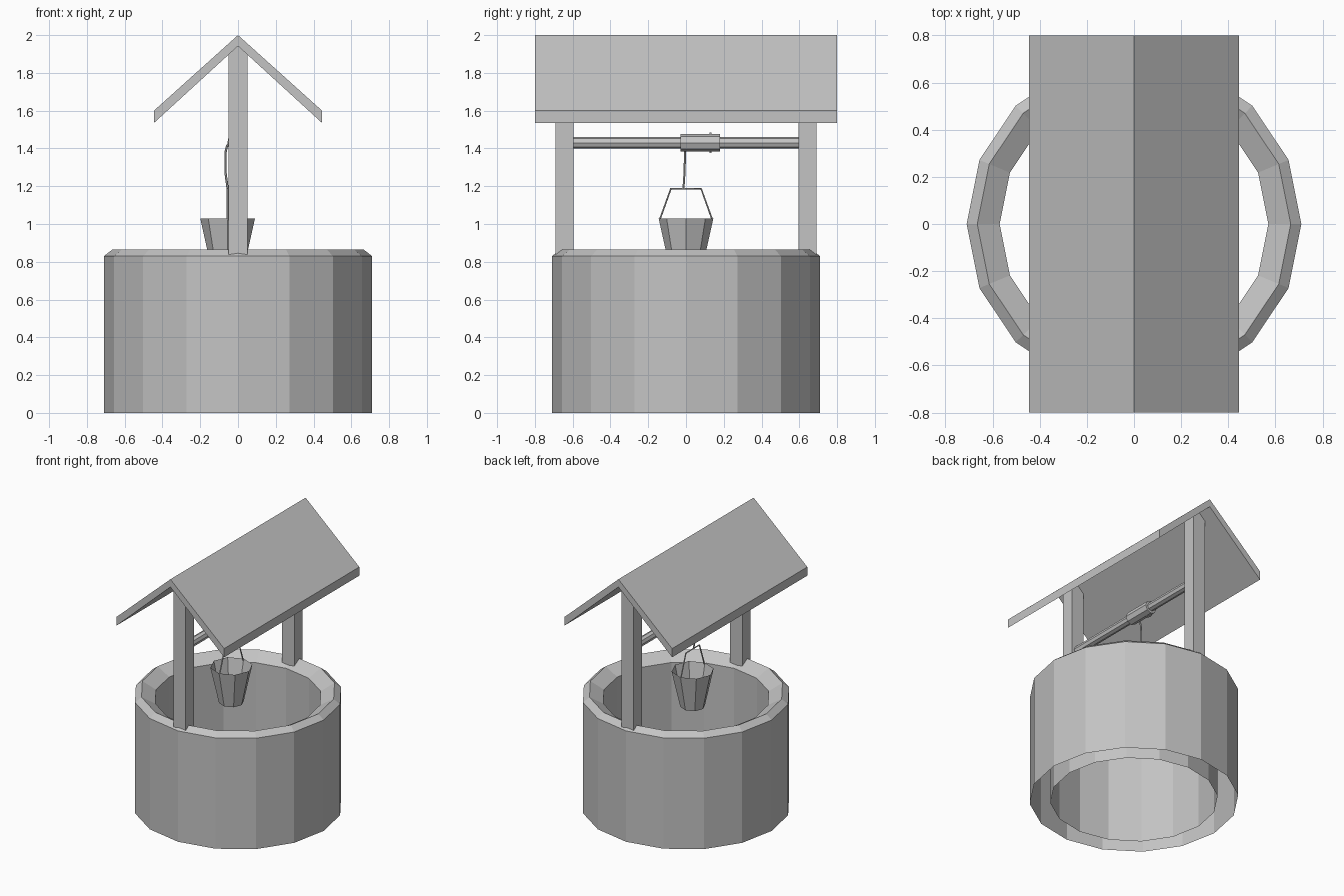
import bpy, bmesh, math
from mathutils import Matrix, Vector

cube = bpy.data.objects.get("Cube")
if cube:
    bpy.data.objects.remove(cube, do_unlink=True)

# One plain grey for everything
grey = bpy.data.materials.new("plain_grey")
grey.use_nodes = True
colour = (0.55, 0.55, 0.55, 1)
grey.diffuse_color = colour
grey.node_tree.nodes["Principled BSDF"].inputs["Base Color"].default_value = colour


def finish(name, bm):
    bmesh.ops.recalc_face_normals(bm, faces=bm.faces)
    mesh = bpy.data.meshes.new(name)
    bm.to_mesh(mesh)
    bm.free()
    mesh.materials.append(grey)
    obj = bpy.data.objects.new(name, mesh)
    bpy.context.collection.objects.link(obj)
    return obj


def lathe(name, profile, sides, centre=(0, 0), floor=False):
    """Turn (radius, height) points around a vertical axis."""
    bm = bmesh.new()
    rings = []
    for r, z in profile:
        rings.append([bm.verts.new((centre[0] + r * math.cos(math.tau * i / sides),
                                    centre[1] + r * math.sin(math.tau * i / sides), z))
                      for i in range(sides)])
    for a, b in zip(rings, rings[1:]):
        for i in range(sides):
            j = (i + 1) % sides
            bm.faces.new((a[i], a[j], b[j], b[i]))
    if floor:
        bm.faces.new(rings[0])
    return finish(name, bm)


def extrude_y(name, outline, y0, y1):
    """Extrude an (x, z) outline along y."""
    bm = bmesh.new()
    face = bm.faces.new([bm.verts.new((x, y0, z)) for x, z in outline])
    new = bmesh.ops.extrude_face_region(bm, geom=[face])["geom"]
    bmesh.ops.translate(bm, vec=(0, y1 - y0, 0),
                        verts=[v for v in new if isinstance(v, bmesh.types.BMVert)])
    return finish(name, bm)


def rod_y(name, radius, y0, y1, z, sides=8):
    bm = bmesh.new()
    place = Matrix.Translation((0, (y0 + y1) / 2, z)) @ Matrix.Rotation(math.pi / 2, 4, 'X')
    bmesh.ops.create_cone(bm, cap_ends=True, segments=sides, radius1=radius,
                          radius2=radius, depth=y1 - y0, matrix=place)
    return finish(name, bm)


def cord(name, points, radius, sides=6):
    """Thin tube swept through a list of points."""
    bm = bmesh.new()
    pts = [Vector(p) for p in points]
    rings = []
    for i, p in enumerate(pts):
        along = (pts[min(i + 1, len(pts) - 1)] - pts[max(i - 1, 0)]).normalized()
        u = along.cross(Vector((0.3, 0.2, 0.1))).normalized()
        v = along.cross(u)
        rings.append([bm.verts.new(p + radius * (u * math.cos(math.tau * k / sides)
                                                 + v * math.sin(math.tau * k / sides)))
                      for k in range(sides)])
    for a, b in zip(rings, rings[1:]):
        for k in range(sides):
            j = (k + 1) % sides
            bm.faces.new((a[k], a[j], b[j], b[k]))
    bm.faces.new(rings[0])
    bm.faces.new(rings[-1])
    return finish(name, bm)


# Round wall with a bevelled rim, open underneath
lathe("well_wall", [(0.71, 0), (0.71, 0.83), (0.665, 0.865), (0.57, 0.81), (0.57, 0)], 16)

# Gabled posts
post = [(-0.05, 0.8), (0.05, 0.8), (0.05, 1.9), (0, 1.945), (-0.05, 1.9)]
extrude_y("front_post", post, -0.69, -0.595)
extrude_y("back_post", post, 0.595, 0.69)

# Pitched roof
eave = [(0.445, 1.6), (0.445, 1.535)]
roof = [(0, 2.0)] + eave + [(0, 1.942)] + [(-x, z) for x, z in reversed(eave)]
extrude_y("roof", roof, -0.8, 0.8)

# Axle and winding drum
AXLE_Z = 1.43
rod_y("axle", 0.031, -0.6, 0.6, AXLE_Z)
rod_y("winding_drum", 0.047, -0.03, 0.18, AXLE_Z)

# Rope, with a turn around the drum
BX = -0.055
cord("rope_turn", [(-0.05 * math.sin(a), 0.13, AXLE_Z + 0.05 * math.cos(a))
                   for a in [math.pi * k / 8 for k in range(9)]], 0.006)
cord("rope", [(-0.04, -0.005, 1.43), (-0.058, -0.005, 1.415), (-0.066, -0.005, 1.38),
              (-0.066, -0.008, 1.27), (-0.058, -0.012, 1.21), (BX, -0.014, 1.185)], 0.006)

# Bucket and its bail handle
lathe("bucket", [(0.085, 0.76), (0.145, 1.03)], 8, (BX, 0), floor=True)
cord("bucket_handle", [(BX, y, z) for y, z in
                       [(-0.14, 1.02), (-0.08, 1.187), (0.08, 1.187), (0.14, 1.02)]], 0.005)
